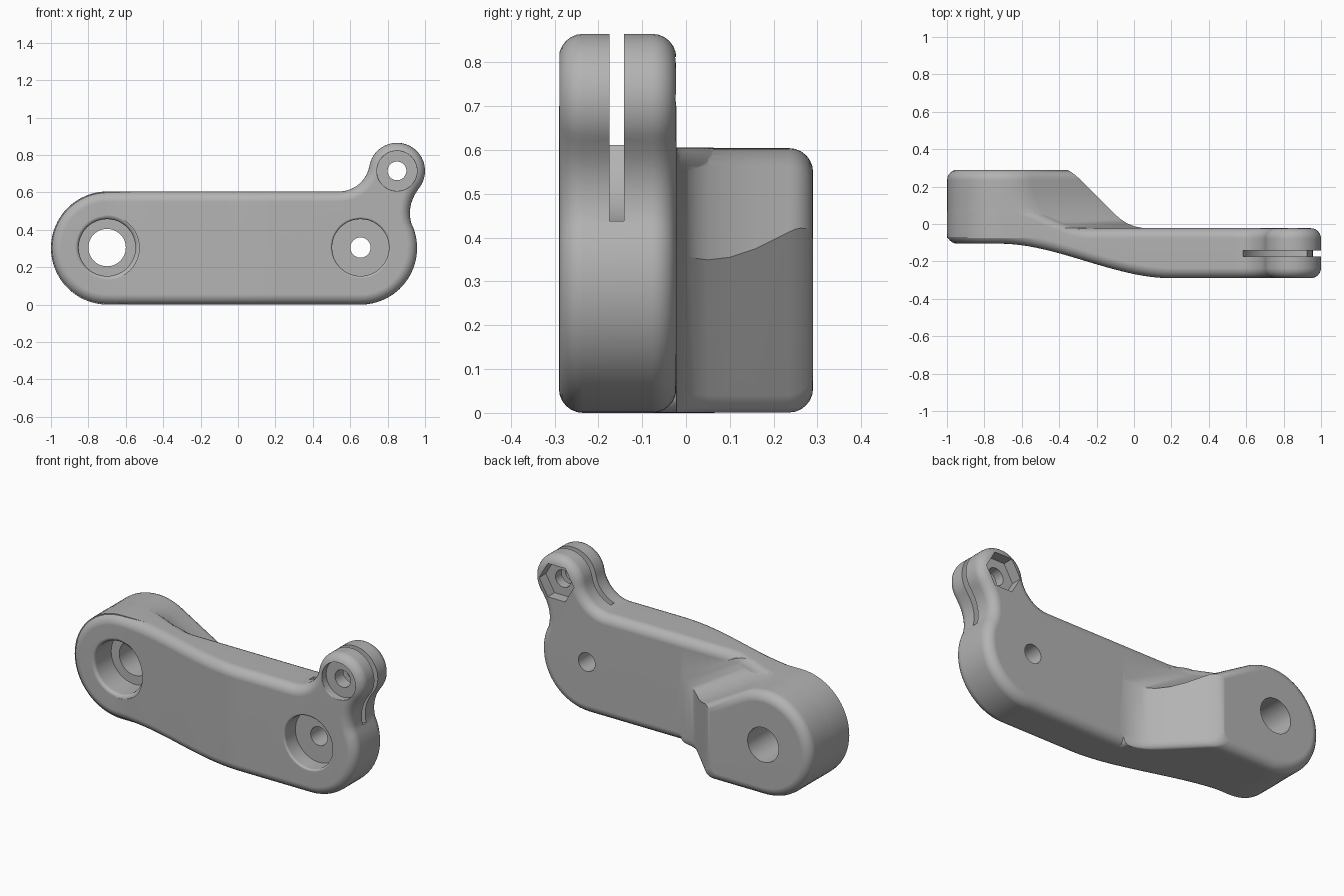
import bpy, bmesh
from math import sin, cos, pi, radians
from mathutils import Vector

if "Cube" in bpy.data.objects:
    bpy.data.objects.remove(bpy.data.objects["Cube"])

grey = bpy.data.materials.new("satin_grey")
grey.use_nodes = True
grey.diffuse_color = (0.45, 0.45, 0.45, 1)
grey.node_tree.nodes["Principled BSDF"].inputs["Base Color"].default_value = (0.45, 0.45, 0.45, 1)

R = 0.3025                      # end radius of the arm
ROUND = 0.055                   # edge rounding
FRONT, BACK, BOSS_BACK = -0.29, -0.022, 0.29
EYE = (-0.6975, R)              # big end centre
PIVOT = (0.655, R)              # small end centre
EAR = (0.85, 0.715)             # clamp ear centre


def arc(centre, r, a, b, n):
    return [(centre[0] + r * cos(radians(a + (b - a) * i / n)),
             centre[1] + r * sin(radians(a + (b - a) * i / n))) for i in range(n + 1)]


def smooth(x, a, b):
    t = min(max((x - a) / (b - a), 0), 1)
    return t * t * (3 - 2 * t)


def loft(name, rings):
    """Skin a list of (y, [(x, z)...]) rings and cap both ends."""
    bm = bmesh.new()
    loops = [[bm.verts.new((x, y, z)) for x, z in pts] for y, pts in rings]
    for lo, hi in zip(loops, loops[1:]):
        for i in range(len(lo)):
            j = (i + 1) % len(lo)
            bm.faces.new((lo[i], lo[j], hi[j], hi[i]))
    bm.faces.new(loops[0])
    bm.faces.new(loops[-1])
    bmesh.ops.recalc_face_normals(bm, faces=bm.faces[:])
    mesh = bpy.data.meshes.new(name)
    bm.to_mesh(mesh)
    bm.free()
    mesh.materials.append(grey)
    ob = bpy.data.objects.new(name, mesh)
    bpy.context.collection.objects.link(ob)
    return ob


def lathe(name, centre, profile, n=48):
    """Stepped round cutter along y from (radius, y) pairs."""
    return loft(name, [(y, arc(centre, r, 0, 360 - 360 / n, n - 1)) for r, y in profile])


def combine(target, other, operation):
    mod = target.modifiers.new("join", "BOOLEAN")
    mod.operation, mod.solver, mod.object = operation, "EXACT", other
    bpy.context.view_layer.objects.active = target
    bpy.ops.object.modifier_apply(modifier=mod.name)
    bpy.data.objects.remove(other)


# Arm outline from tangent arcs, inset by d
def arm_outline(d):
    return (arc(PIVOT, R - d, -90, 21.7, 18)
            + arc((1.119, 0.4885), 0.2 + d, 201.7, 139.7, 10)[1:-1]
            + arc(EAR, 0.15 - d, -40.3, 170, 28)
            + arc((0.54, 0.77), 0.165 + d, -10, -90, 12)[1:]
            + arc(EYE, R - d, 90, 270, 32))


# Arm slab with rounded rims: (depth from the face, inset) pairs
rim = [(ROUND * (1 - sin(i * pi / 12)), ROUND * (1 - cos(i * pi / 12))) for i in range(7)]
rings = [(FRONT + depth, arm_outline(d)) for depth, d in reversed(rim)]
rings += [(BACK - depth, arm_outline(d)) for depth, d in rim]
body = loft("clamp_arm", rings)

# Slice the slab and bend it sideways toward the big end
bm = bmesh.new()
bm.from_mesh(body.data)
for i in range(25):
    x = -0.72 + 0.92 * i / 24
    bmesh.ops.bisect_plane(bm, geom=bm.verts[:] + bm.edges[:] + bm.faces[:], dist=1e-5,
                           plane_co=Vector((x, 0, 0)), plane_no=Vector((1, 0, 0)))
for v in bm.verts:
    if v.co.y < (FRONT + BACK) / 2:
        v.co.y += 0.185 * (1 - smooth(v.co.x, -0.72, 0.2))
    else:
        v.co.y += 0.14 * (1 - smooth(v.co.x, -0.7, -0.25))
bm.to_mesh(body.data)
bm.free()


# Boss: round end, slanted upper shoulder, sloping inner face
def boss_outline(end, slide, d):
    r = R - 0.0008 - d
    cx, cz = EYE
    cut = end - 0.4 * d
    top = cz + (r - (cut - cx - slide) * 0.5) / cos(pi / 6)
    corner = arc((cut - 0.04, cz - r + 0.04), 0.04, 0, -90, 4)
    return (arc((cx + slide, cz), r, 90, 60, 8) + [(cut, top)] + corner
            + arc(EYE, r, 270, 91, 32))


# (y, end of sloping face, sideways spread of the shoulder fillet)
flare = [(-0.075, 0.07, 0.32), (-0.022, 0.05, 0.28), (-0.012, 0.0, 0.21), (0.005, -0.04, 0.15),
         (0.025, -0.07, 0.11), (0.05, -0.1, 0.075), (0.1, -0.15, 0.035), (0.16, -0.21, 0.01)]
boss_rings = [(y, boss_outline(e, s, 0)) for y, e, s in flare]
for depth, d in rim:
    y = BOSS_BACK - depth
    boss_rings.append((y, boss_outline(-0.05 - y, 0, d)))
combine(body, loft("boss", boss_rings), "UNION")


# Counterbored holes with softened lips
def bore(centre, face, big, floor, small, lip):
    prof = [(big + lip, face - 0.04)]
    prof += [(big + lip * (1 - sin(a)), face + lip * (1 - cos(a))) for a in (0, pi / 6, pi / 3, pi / 2)]
    prof += [(big, floor), (small, floor), (small, 0.4)]
    combine(body, lathe("bore", centre, prof), "DIFFERENCE")


bore((-0.7, 0.305), -0.105, 0.152, 0.05, 0.1, 0.02)
bore((0.655, 0.305), FRONT, 0.152, -0.19, 0.054, 0.012)
bore(EAR, FRONT, 0.107, -0.25, 0.05, 0.004)

# Hexagonal nut pocket on the back of the ear
combine(body, lathe("nut_pocket", EAR, [(0.112, -0.085), (0.112, 0.05)], 6), "DIFFERENCE")

# Clamp slot
combine(body, lathe("slot", EAR, [(0.287, -0.174), (0.287, -0.142)], 64), "DIFFERENCE")

# Shading
bpy.ops.object.select_all(action="DESELECT")
body.select_set(True)
bpy.context.view_layer.objects.active = body
bpy.ops.object.shade_smooth_by_angle(angle=radians(32))
normals = body.modifiers.new("even_normals", "WEIGHTED_NORMAL")
normals.keep_sharp = True
